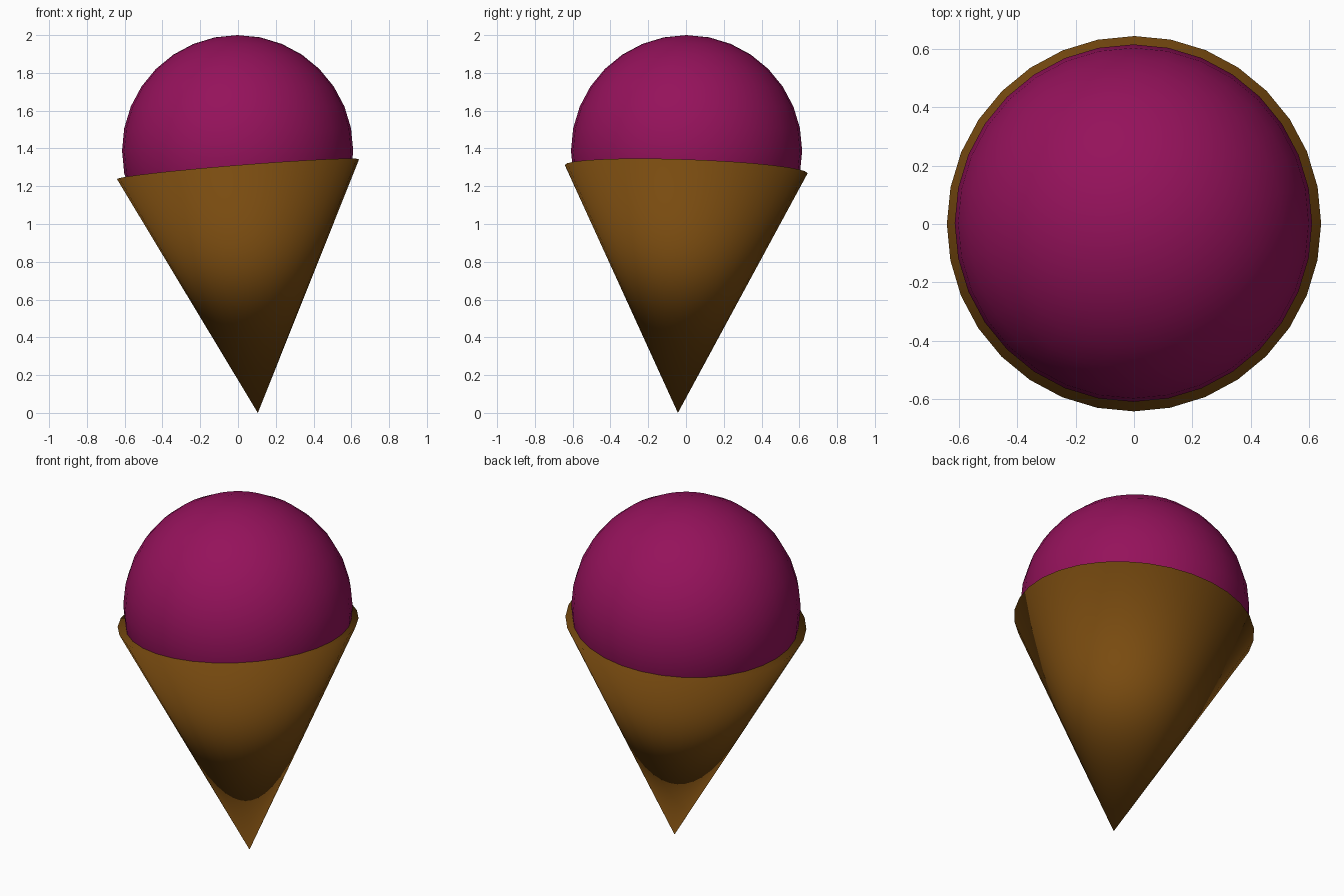
import bpy
from mathutils import Vector

if "Cube" in bpy.data.objects:
    bpy.data.objects.remove(bpy.data.objects["Cube"])


def material(name, rgb):
    m = bpy.data.materials.new(name)
    m.diffuse_color = (*rgb, 1.0)
    m.use_nodes = True
    m.node_tree.nodes["Principled BSDF"].inputs["Base Color"].default_value = m.diffuse_color
    return m


def finish(name, mat):
    ob = bpy.context.object
    ob.name = name
    ob.data.materials.append(mat)
    bpy.ops.object.shade_smooth()
    return ob


berry = material("berry_pink", (0.30, 0.006, 0.105))
wafer = material("wafer_brown", (0.19, 0.07, 0.005))

# Scoop: upright smooth ball, its lower rows just pressing through the cone wall
bpy.ops.mesh.primitive_uv_sphere_add(segments=32, ring_count=16, radius=0.612,
                                     location=(-0.002, 0.003, 1.388))
finish("scoop", berry)

# Cone: closed, point down, leaning slightly to one side
tip, rim = Vector((0.105, -0.043, 0.0)), Vector((0.0, 0.001, 1.29))
axis = rim - tip
bpy.ops.mesh.primitive_cone_add(vertices=32, radius1=0.0, radius2=0.643,
                                depth=axis.length, location=(tip + rim) / 2)
cone = finish("cone", wafer)
cone.rotation_mode = 'QUATERNION'
cone.rotation_quaternion = Vector((0, 0, 1)).rotation_difference(axis)
